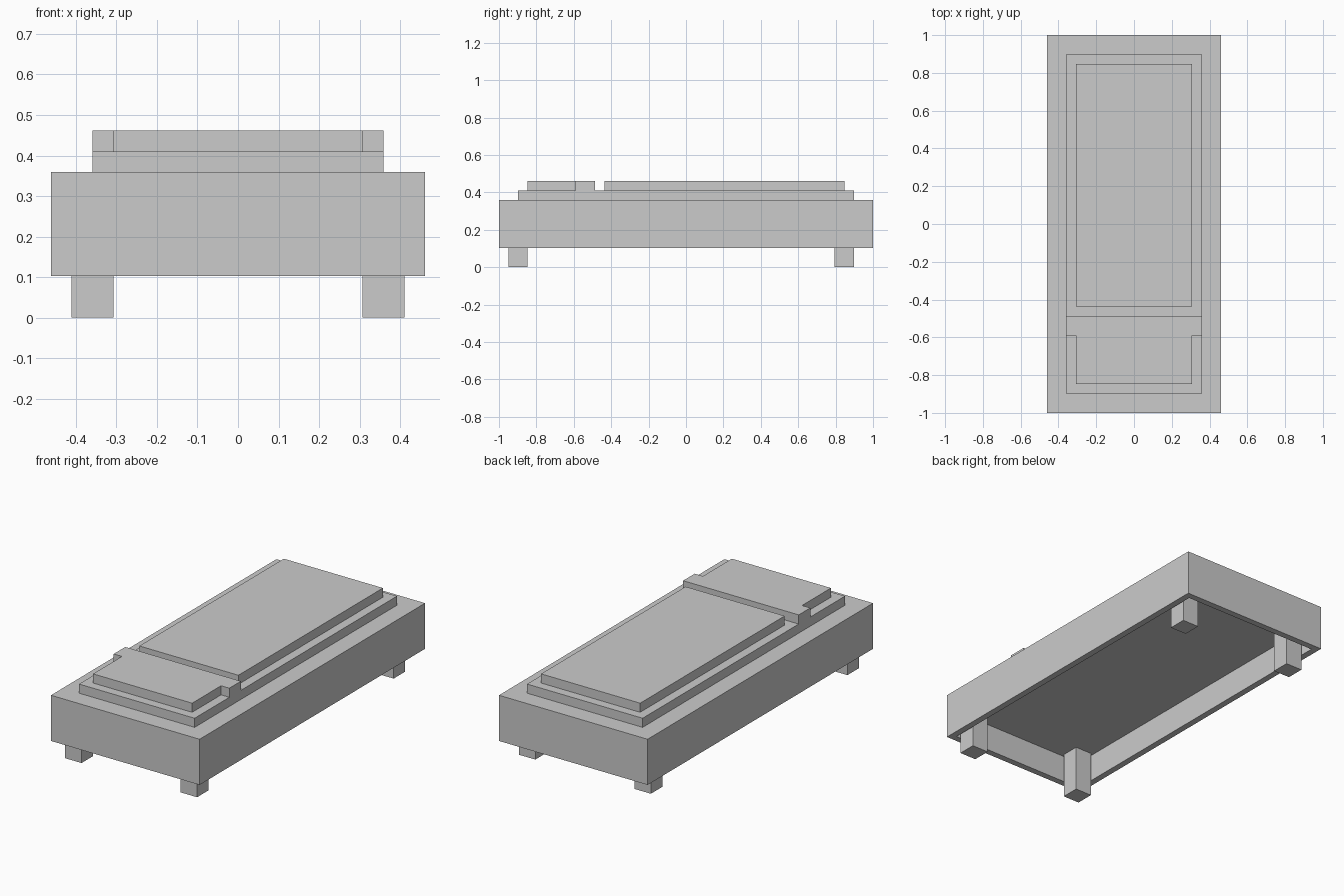
import bpy, bmesh

if "Cube" in bpy.data.objects:
    bpy.data.objects.remove(bpy.data.objects["Cube"])

U = 2 / 39  # the model sits on a regular grid of this step


def prism(name, outline, z0, z1):
    """Extrude a flat outline (grid units) from z0 to z1."""
    bm = bmesh.new()
    base = bm.faces.new([bm.verts.new((x * U, y * U, z0 * U)) for x, y in outline])
    top = bmesh.ops.extrude_face_region(bm, geom=[base])
    verts = [g for g in top["geom"] if isinstance(g, bmesh.types.BMVert)]
    bmesh.ops.translate(bm, verts=verts, vec=(0, 0, (z1 - z0) * U))
    bmesh.ops.recalc_face_normals(bm, faces=bm.faces)
    mesh = bpy.data.meshes.new(name)
    bm.to_mesh(mesh)
    bm.free()
    obj = bpy.data.objects.new(name, mesh)
    bpy.context.collection.objects.link(obj)
    return obj


def box(name, x0, x1, y0, y1, z0, z1):
    return prism(name, [(x0, y0), (x1, y0), (x1, y1), (x0, y1)], z0, z1)


# Bed frame, hollowed from below with a rim one step thick
frame = box("bed_frame", -9, 9, -19.5, 19.5, 2, 7)
bm = bmesh.new()
bm.from_mesh(frame.data)
bm.normal_update()
bottom = min(bm.faces, key=lambda f: f.normal.z)
bmesh.ops.inset_region(bm, faces=[bottom], thickness=U)
recess = bmesh.ops.extrude_face_region(bm, geom=[bottom])["geom"]
bmesh.ops.translate(bm, verts=[g for g in recess if isinstance(g, bmesh.types.BMVert)],
                    vec=(0, 0, 3 * U))
if bottom.is_valid:
    bmesh.ops.delete(bm, geom=[bottom], context="FACES_ONLY")
bmesh.ops.recalc_face_normals(bm, faces=bm.faces)
bm.to_mesh(frame.data)
bm.free()

# Mattress and blanket
box("mattress", -7, 7, -17.5, 17.5, 7, 8)
box("blanket", -6, 6, -8.5, 16.5, 8, 9)

# Pillow with the folded sheet edge reaching the mattress sides
half = [(6, -16.5), (6, -11.5), (7, -11.5), (7, -9.5)]
prism("pillow", half + [(-x, y) for x, y in reversed(half)], 8, 9)

# Legs, rising inside the frame to the underside of the bed
for name, y0 in (("front", -18.5), ("back", 15.5)):
    for side, x0 in (("left", -8), ("right", 6)):
        box(f"{name}_{side}_leg", x0, x0 + 2, y0, y0 + 2, 0, 5)
